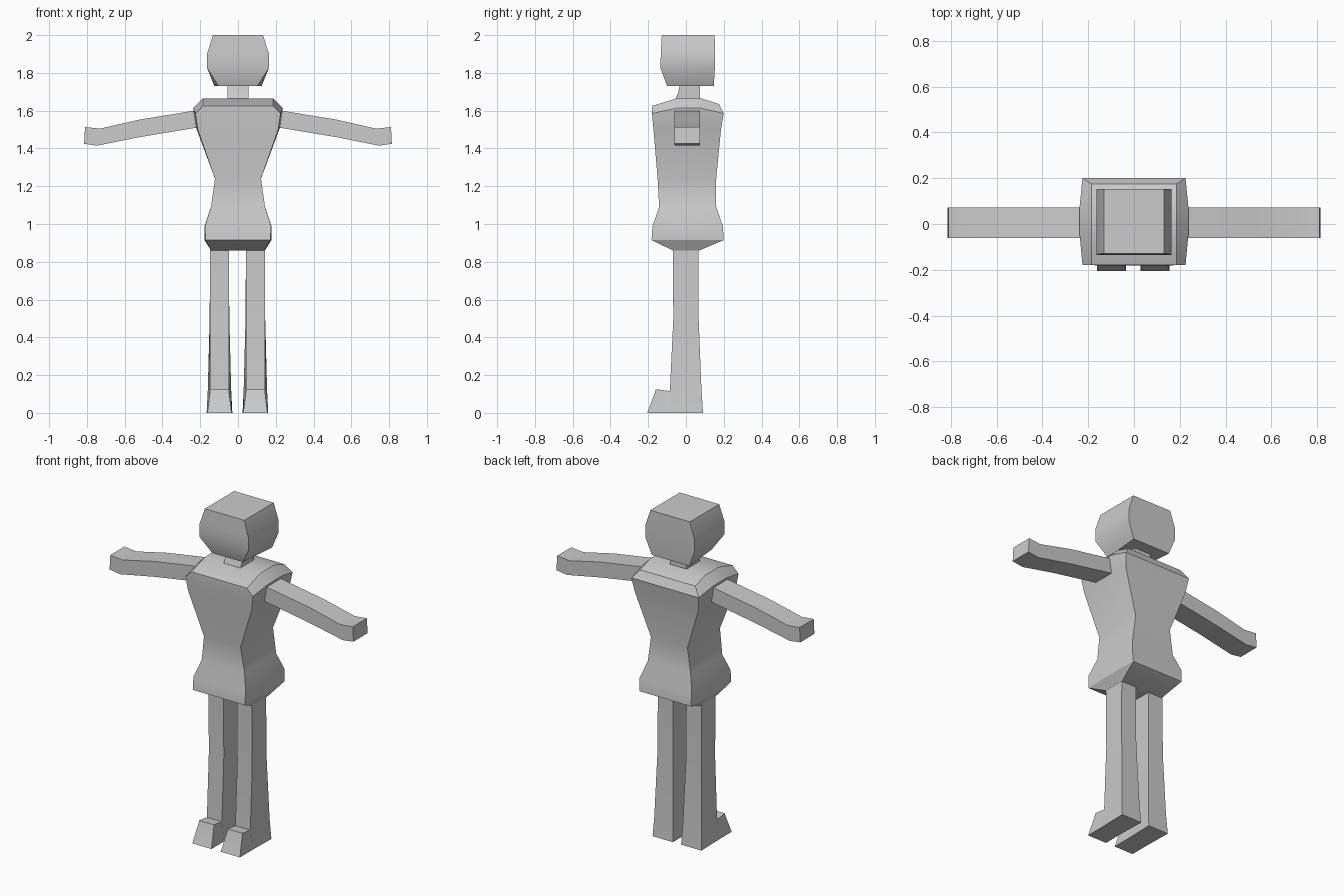
import bpy, bmesh
from math import radians

if "Cube" in bpy.data.objects:
    bpy.data.objects.remove(bpy.data.objects["Cube"])


def loft(name, rings, mirror=None):
    """Skin a stack of equal rings, cap both ends, optionally mirror about x = mirror."""
    bm = bmesh.new()
    n = len(rings[0])
    vs = [[bm.verts.new(p) for p in ring] for ring in rings]
    for a, b in zip(vs, vs[1:]):
        for i in range(n):
            j = (i + 1) % n
            bm.faces.new((a[i], a[j], b[j], b[i]))
    for cap in (vs[0], vs[-1]):
        for i in range(n // 2 - 1):
            bm.faces.new((cap[i], cap[i + 1], cap[n - 2 - i], cap[n - 1 - i]))
    if mirror is not None:
        geo = bmesh.ops.duplicate(bm, geom=bm.verts[:] + bm.edges[:] + bm.faces[:])["geom"]
        for v in geo:
            if isinstance(v, bmesh.types.BMVert):
                v.co.x = 2 * mirror - v.co.x
    bmesh.ops.recalc_face_normals(bm, faces=bm.faces[:])
    me = bpy.data.meshes.new(name)
    bm.to_mesh(me)
    bm.free()
    ob = bpy.data.objects.new(name, me)
    bpy.context.collection.objects.link(ob)
    bpy.ops.object.select_all(action='DESELECT')
    ob.select_set(True)
    bpy.context.view_layer.objects.active = ob
    bpy.ops.object.shade_smooth_by_angle(angle=radians(28))
    return ob


def quad(z, xf, xb, yf, yb):
    """Four-sided horizontal ring, symmetric in x."""
    return [(xf, yf, z), (xb, yb, z), (-xb, yb, z), (-xf, yf, z)]


def body_ring(x, xm, yf, yb, zf, zm, zb, mf=-0.05, mb=0.08):
    """Eight-sided ring: corners plus two middle points on each side."""
    right = [(x, yf, zf), (xm, mf, zm), (xm, mb, zm), (x, yb, zb)]
    return right + [(-a, b, c) for a, b, c in reversed(right)]


# Torso, from shoulders down to hips
loft("torso", [
    body_ring(.185, .185, -.18, .175, 1.625, 1.665, 1.635),
    body_ring(.225, .237, -.18, .20, 1.585, 1.613, 1.585),
    body_ring(.213, .222, -.172, .185, 1.50, 1.51, 1.50),
    body_ring(.122, .122, -.15, .16, 1.24, 1.24, 1.24),
    body_ring(.143, .143, -.142, .16, 1.09, 1.09, 1.09),
    body_ring(.175, .177, -.177, .195, .99, .99, .99),
    body_ring(.172, .177, -.182, .20, .915, .915, .915),
    body_ring(.143, .143, -.07, .07, .86, .86, .86, -.03, .03),
])

# Neck
loft("neck", [quad(1.64, .056, .056, -.065, .075),
              quad(1.70, .056, .056, -.04, .075),
              quad(1.75, .056, .056, -.03, .075)])

# Head, wider in the middle and narrow at the chin
loft("head", [quad(2.0, .132, .132, -.128, .152),
              quad(1.905, .163, .163, -.133, .153),
              quad(1.825, .163, .163, -.135, .153),
              quad(1.73, .103, .125, -.10, .147)])

# Arms: rectangular section along x with a bent hand
arm = [(.19, 1.515, .20, 1.605), (.52, 1.46, .52, 1.553),
       (.745, 1.415, .73, 1.505), (.815, 1.425, .81, 1.513)]
loft("arms", [[(xl, -.062, zl), (xl, .073, zl), (xh, .073, zh), (xh, -.062, zh)]
              for xl, zl, xh, zh in arm], mirror=0)

# Legs: back edges flare towards the ground
MID = -.003


def leg_ring(z, f, b, yf, yb):
    return [(.092 + f, yf, z), (.092 + b, yb, z), (.092 - b, yb, z), (.092 - f, yf, z)]


loft("legs", [leg_ring(.90, .05, .05, -.07, .065),
              leg_ring(.50, .05, .052, -.067, .067),
              leg_ring(.12, .05, .062, -.085, .082),
              leg_ring(0, .064, .068, -.09, .09)], mirror=MID)

# Feet: toe blocks in front of the legs
loft("feet", [leg_ring(.125, .05, .05, -.16, -.157),
              leg_ring(.115, .05, .05, -.162, -.08),
              leg_ring(0, .064, .064, -.205, -.08)], mirror=MID)
